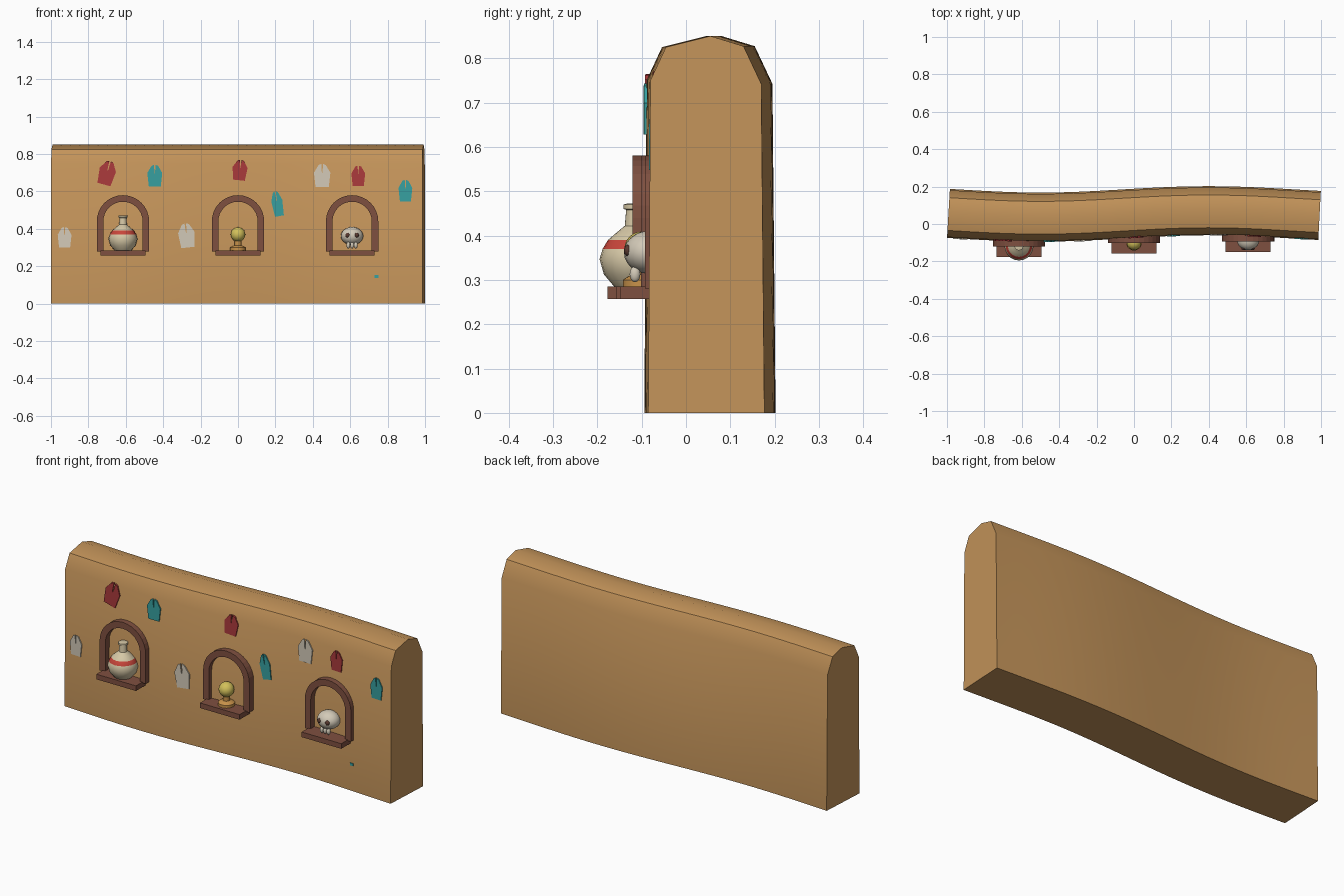
import bpy, bmesh, math
from mathutils import Matrix, Vector

cube = bpy.data.objects.get("Cube")
if cube:
    bpy.data.objects.remove(cube, do_unlink=True)


def material(name, hexcode):
    rgb = [int(hexcode[i:i + 2], 16) / 255 for i in (0, 2, 4)]
    col = [c / 12.92 if c <= 0.04045 else ((c + 0.055) / 1.055) ** 2.4 for c in rgb] + [1]
    m = bpy.data.materials.new(name)
    m.use_nodes = True
    m.diffuse_color = col
    m.node_tree.nodes["Principled BSDF"].inputs["Base Color"].default_value = col
    return m


CLAY = material("ochre clay", "c4945a")
WOOD = material("brown wood", "7f5040")
RED = material("brick red paint", "ab3a3c")
TEAL = material("teal paint", "37a0a0")
PALE = material("pale paint", "d3cab8")
CREAM = material("cream pottery", "d6c8a6")
BAND = material("red glaze", "c8453a")
YELLOW = material("yellow gold", "d2c05a")
AMBER = material("amber base", "c8924a")
DARK = material("dark brown", "5a3a30")


def finish(name, bm, mats, smooth=False):
    bmesh.ops.recalc_face_normals(bm, faces=bm.faces)
    me = bpy.data.meshes.new(name)
    bm.to_mesh(me)
    bm.free()
    for m in mats:
        me.materials.append(m)
    ob = bpy.data.objects.new(name, me)
    bpy.context.collection.objects.link(ob)
    if smooth:
        bpy.ops.object.select_all(action='DESELECT')
        ob.select_set(True)
        bpy.context.view_layer.objects.active = ob
        bpy.ops.object.shade_smooth_by_angle(angle=math.radians(35))
    return ob


# Wavy centre line of the wall
def mid(x):
    return 0.053 + 0.017 * math.sin(3.5 * (x + 0.05))


def slope(x):
    return 0.017 * 3.5 * math.cos(3.5 * (x + 0.05))


def front(x, z=0.3):
    return mid(x) - 0.13 + 0.005 * z / 0.75


def loft(bm, rings, closed=True):
    for a, b in zip(rings, rings[1:]):
        for i in range(len(a)):
            j = (i + 1) % len(a)
            bm.faces.new((a[i], a[j], b[j], b[i]))
    if closed:
        bm.faces.new(rings[0])
        bm.faces.new(rings[-1])


# Wall: rounded-top section swept along the wave
section = [(-0.13, 0), (-0.125, 0.75), (-0.09, 0.825), (0.01, 0.85),
           (0.085, 0.827), (0.125, 0.742), (0.132, 0)]
bm = bmesh.new()
rings = []
for i in range(41):
    x = -0.992 + 1.984 * i / 40
    rings.append([bm.verts.new((x - d * slope(x), mid(x) + d, z)) for d, z in section])
loft(bm, rings)
finish("wall", bm, [CLAY], True)


def prism(name, outline, x, z, y0, y1, mat, turn=0, yaw=0):
    """Outline in the xz plane, extruded from y0 to y1."""
    bm = bmesh.new()
    rot = Matrix.Rotation(turn, 3, 'Y')
    spin = Matrix.Rotation(yaw, 3, 'Z')
    rings = []
    for y in (y0, y1):
        pts = [spin @ (rot @ Vector((u, 0, w))) for u, w in outline]
        rings.append([bm.verts.new((x + p.x, y + p.y, z + p.z)) for p in pts])
    loft(bm, rings)
    return finish(name, bm, [mat])


# Arched frames with shelves
def arch(r):
    return [(r * math.cos(math.pi * k / 16), r * math.sin(math.pi * k / 16)) for k in range(17)]


def niche(side, x):
    y = front(x)
    outer = [(0.14, -0.16)] + arch(0.14) + [(-0.14, -0.16)]
    inner = [(-0.105, -0.16)] + arch(0.105)[::-1] + [(0.105, -0.16)]
    prism(side + "_arch_frame", outer + inner, x, 0.44, y - 0.03, y + 0.02, WOOD)
    half = 0.12
    shelf = [(-half, -0.014), (half, -0.014), (half, 0.014), (-half, 0.014)]
    prism(side + "_shelf", shelf, x, 0.271, y - 0.086, y + 0.02, WOOD)


for side, x in (("right", -0.615), ("middle", 0), ("left", 0.61)):
    niche(side, x)


def lathe(name, profile, x, y, mats, rule=None):
    bm = bmesh.new()
    rings = [[bm.verts.new((x + r * math.cos(a), y + r * math.sin(a), z))
              for a in (math.tau * k / 20 for k in range(20))] for r, z in profile]
    loft(bm, rings)
    if rule:
        for f in bm.faces:
            f.material_index = rule(f.calc_center_median().z)
    return finish(name, bm, mats, True)


def ball(name, loc, size, mat):
    bm = bmesh.new()
    bmesh.ops.create_uvsphere(bm, u_segments=20, v_segments=12, radius=1)
    bm.transform(Matrix.Translation(loc) @ Matrix.Diagonal((*size, 1)))
    return finish(name, bm, [mat], True)


# Banded jar on the right shelf
jar = [(0.045, 0.285), (0.068, 0.312), (0.078, 0.347), (0.071, 0.37), (0.059, 0.39),
       (0.038, 0.408), (0.021, 0.422), (0.018, 0.458), (0.024, 0.46), (0.024, 0.47), (0.016, 0.472)]
lathe("jar", jar, -0.615, -0.117, [CREAM, BAND], lambda z: int(0.37 < z < 0.39))

# Golden ball on a stand, middle shelf
lathe("ball_stand", [(0.042, 0.285), (0.042, 0.3), (0.03, 0.308), (0.018, 0.312), (0.018, 0.335)],
      0, -0.1, [AMBER])
ball("golden_ball", (0, -0.1, 0.37), (0.039, 0.039, 0.039), YELLOW)

# Skull on the left shelf
ball("skull", (0.61, -0.085, 0.362), (0.06, 0.055, 0.048), PALE)
for s, name in ((-1, "right_eye"), (1, "left_eye")):
    ball(name, (0.61 + s * 0.023, -0.13, 0.366), (0.013, 0.01, 0.013), DARK)
for k in (-1, 0, 1):
    ball("tooth", (0.61 + k * 0.02, -0.115, 0.313), (0.01, 0.012, 0.018), PALE)

# Painted hand marks: palm with notched fingers, scaled to unit size
hand = [(-0.4, -0.5), (0.4, -0.5), (0.5, 0.12), (0.22, 0.45), (0.05, 0.5),
        (0.02, 0.1), (-0.02, 0.1), (-0.05, 0.5), (-0.22, 0.45), (-0.5, 0.12)]
marks = [(RED, -0.7, 0.7, 0.09, 0.13, 15), (TEAL, -0.445, 0.685, 0.08, 0.115, 0),
         (RED, 0.01, 0.715, 0.08, 0.11, 6), (TEAL, 0.21, 0.535, 0.06, 0.135, -10),
         (PALE, 0.45, 0.685, 0.088, 0.125, 0), (RED, 0.643, 0.683, 0.074, 0.11, 0),
         (TEAL, 0.895, 0.605, 0.074, 0.115, 0), (PALE, -0.927, 0.355, 0.074, 0.11, 0),
         (PALE, -0.275, 0.365, 0.088, 0.13, -6)]
for mat, x, z, w, h, turn in marks:
    y = front(x, z)
    prism("hand_mark", [(u * w, v * h) for u, v in hand], x, z, y - 0.006, y + 0.003,
          mat, math.radians(turn), math.atan(slope(x)))

# Small teal fleck
fleck = [(-0.01, -0.007), (0.01, -0.007), (0.01, 0.007), (-0.01, 0.007)]
prism("paint_fleck", fleck, 0.74, 0.145, front(0.74) - 0.005, front(0.74) + 0.003, TEAL)
